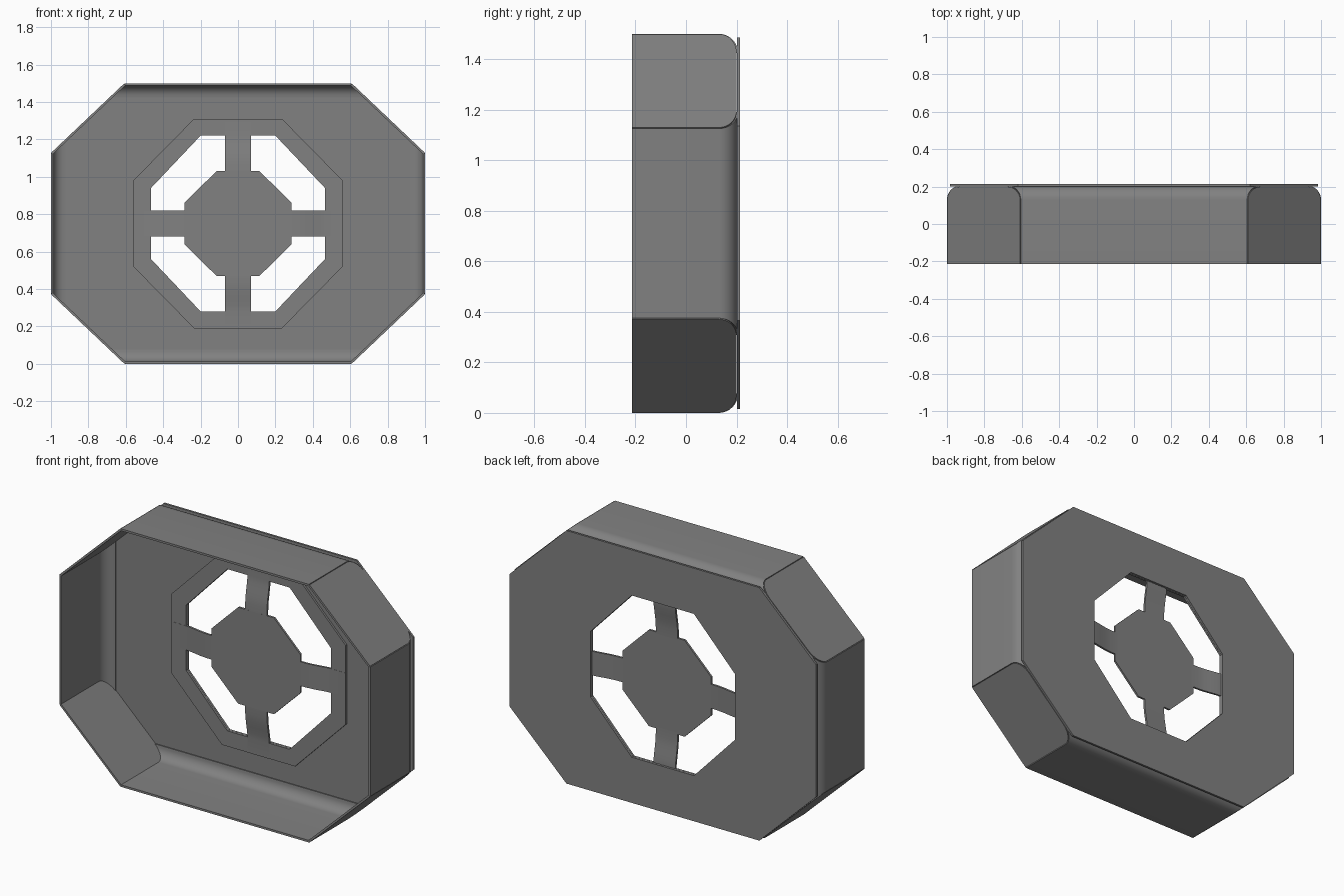
import bpy
import bmesh
from math import sin, cos, pi, radians

if "Cube" in bpy.data.objects:
    bpy.data.objects.remove(bpy.data.objects["Cube"])

THICK = 0.012       # sheet thickness
MID = 0.75          # height of the centre
FRONT, BACK = -0.213, 0.2
BEND = 0.07         # bend radius
HX, HZ = 0.605, 0.375   # half lengths of the long and side walls
DX, DZ = 0.994, 0.744   # distance of side and long walls from the centre

steel = bpy.data.materials.new("dark_grey_steel")
steel.use_nodes = True
GREY = (0.22, 0.22, 0.22, 1)
steel.diffuse_color = GREY
steel.node_tree.nodes["Principled BSDF"].inputs["Base Color"].default_value = GREY


def sheet(name, points, faces):
    """Thin sheet of metal from a surface of (x, y, z-from-centre) points."""
    bm = bmesh.new()
    verts = [bm.verts.new((x, y, z + MID)) for x, y, z in points]
    for f in faces:
        bm.faces.new([verts[i] for i in f])
    bmesh.ops.recalc_face_normals(bm, faces=bm.faces)
    mesh = bpy.data.meshes.new(name)
    bm.to_mesh(mesh)
    bm.free()
    obj = bpy.data.objects.new(name, mesh)
    bpy.context.collection.objects.link(obj)
    mesh.materials.append(steel)
    bpy.ops.object.select_all(action='DESELECT')
    obj.select_set(True)
    bpy.context.view_layer.objects.active = obj
    mod = obj.modifiers.new("thickness", 'SOLIDIFY')
    mod.thickness = THICK
    mod.offset = 0
    bpy.ops.object.modifier_apply(modifier=mod.name)
    bpy.ops.object.shade_smooth_by_angle(angle=radians(30))
    return obj


def octagon(x, z, cx, cz, y):
    """Octagon with outer reach x, z and chamfers starting at cx, cz."""
    quarter = [(x, cz), (cx, z)]
    pts = quarter + [(-a, b) for a, b in quarter[::-1]]
    pts += [(-a, -b) for a, b in pts]
    return [(a, y, b) for a, b in pts]


def ring(name, outer, inner):
    faces = [(i, (i + 1) % 8, (i + 1) % 8 + 8, i + 8) for i in range(8)]
    return sheet(name, outer + inner, faces)


def strip(name, rows, angle):
    """Bent strip: rows of (distance outward, y, half width), turned by angle."""
    c, s = round(cos(angle)), round(sin(angle))
    pts = []
    for n, y, w in rows:
        pts += [(n * c - u * s, y, n * s + u * c) for u in (-w, w)]
    faces = [(i, i + 1, i + 3, i + 2) for i in range(0, len(pts) - 2, 2)]
    return sheet(name, pts, faces)


# Wall section: straight, then a rounded bend toward the back
STEPS = 8
section = [(0, FRONT)]
for i in range(STEPS + 1):
    a = i / STEPS * pi / 2
    section.append((BEND * (1 - cos(a)), BACK - BEND + BEND * sin(a)))

# Four bent walls, flared at the bend to meet the corner panels
run, rise = DX - HX, DZ - HZ
for k, side in enumerate(("left", "top", "right", "bottom")):
    reach, half, flare = (DZ, HX, run / rise) if k % 2 else (DX, HZ, rise / run)
    rows = [(reach - d, y, half + d * flare) for d, y in section]
    strip(side + "_wall", rows, k * pi / 2)

# Four flat corner panels with rounded back corners
for sx, xname in ((1, "left"), (-1, "right")):
    for sz, zname in ((1, "upper"), (-1, "lower")):
        edge_a = [(HX + d * run / rise, y, DZ - d) for d, y in section]
        edge_b = [(DX - d, y, HZ + d * rise / run) for d, y in section]
        pts = [(sx * x, y, sz * z) for x, y, z in edge_a + edge_b[::-1]]
        sheet(f"{zname}_{xname}_corner_panel", pts, [range(len(pts))])

# Back plate with its octagonal opening
hole = (0.465, 0.47, 0.2, 0.19)
ring("back_plate", octagon(0.985, 0.735, 0.62, 0.385, 0.207),
     octagon(*hole, 0.207))

# Bracket flange around the opening
ring("bracket_flange", octagon(0.56, 0.56, 0.235, 0.23, 0.194),
     octagon(*hole, 0.194))

# Hub and its four stepped spokes
sheet("hub", octagon(0.285, 0.28, 0.115, 0.1125, 0.171), [range(8)])
spoke = [(0.27, 0.171), (0.32, 0.172), (0.36, 0.176), (0.4, 0.183),
         (0.44, 0.19), (0.47, 0.193), (0.56, 0.193)]
for k, side in enumerate(("left", "top", "right", "bottom")):
    strip(side + "_spoke", [(r, y, 0.07) for r, y in spoke], k * pi / 2)
